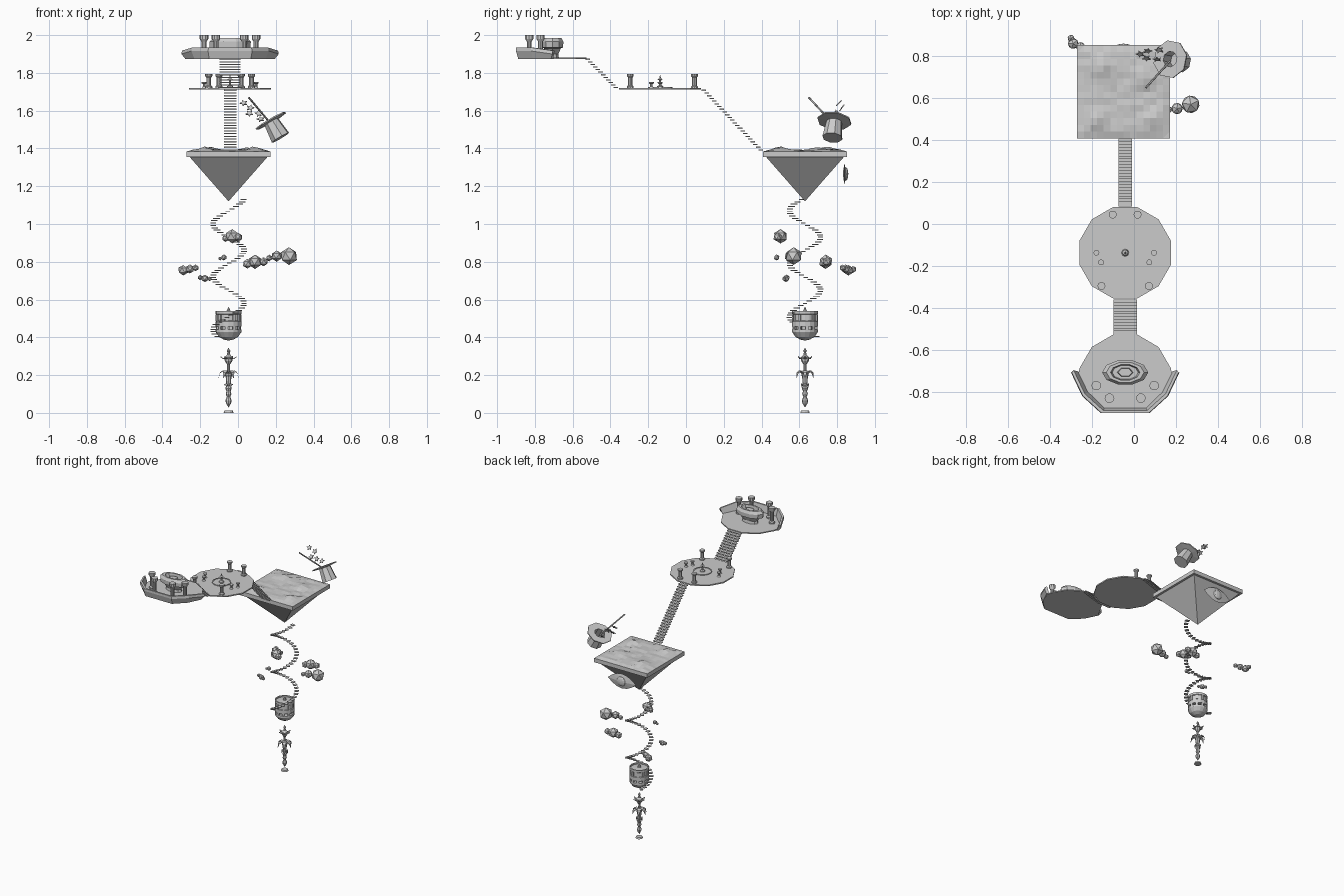
import bpy, bmesh, math, random
from mathutils import Matrix, Vector

if "Cube" in bpy.data.objects:
    bpy.data.objects.remove(bpy.data.objects["Cube"])

random.seed(4)
CX, CY = -0.05, 0.63      # axis of the hanging tower
MX = -0.042               # axis of the upper terraces


def finish(name, bm):
    bmesh.ops.recalc_face_normals(bm, faces=bm.faces)
    me = bpy.data.meshes.new(name)
    bm.to_mesh(me)
    bm.free()
    ob = bpy.data.objects.new(name, me)
    bpy.context.collection.objects.link(ob)
    return ob


def box(bm, c, s, rz=0.0):
    m = Matrix.Translation(c) @ Matrix.Rotation(rz, 4, 'Z') @ Matrix.Diagonal((*s, 1))
    bmesh.ops.create_cube(bm, size=1, matrix=m)


def lathe(bm, prof, n, m, phase=0.0):
    """Revolve (r, z) points with n sides; r = 0 closes to a point."""
    rings = []
    for r, z in prof:
        if r == 0:
            rings.append([bm.verts.new(m @ Vector((0, 0, z)))])
        else:
            rings.append([bm.verts.new(m @ Vector((r * math.cos(a), r * math.sin(a), z)))
                          for a in (phase + 2 * math.pi * i / n for i in range(n))])
    for a, b in zip(rings, rings[1:]):
        for i in range(n):
            q = [a[i % len(a)], a[(i + 1) % len(a)], b[(i + 1) % len(b)], b[i % len(b)]]
            bm.faces.new(list(dict.fromkeys(q)))


def prism(bm, pts, z0, z1):
    lo = [bm.verts.new((x, y, z0)) for x, y in pts]
    hi = [bm.verts.new((x, y, z1)) for x, y in pts]
    bm.faces.new(lo)
    bm.faces.new(hi)
    for i in range(len(pts)):
        j = (i + 1) % len(pts)
        bm.faces.new((lo[i], lo[j], hi[j], hi[i]))


def turned(name, prof, n, loc, scale=(1, 1, 1), phase=0.0):
    bm = bmesh.new()
    lathe(bm, prof, n, Matrix.Translation(loc) @ Matrix.Diagonal((*scale, 1)), phase)
    return finish(name, bm)


# Bottom disc and ornate pendant column
turned("base_disc", [(0, 0), (.026, 0), (.022, .012), (0, .012)], 10, (CX, CY, 0))
turned("pendant_column", [(0, .028), (.013, .05), (.017, .065), (.009, .085), (.015, .1), (.011, .115),
       (.017, .13), (.012, .145), (.015, .19), (.02, .2), (.016, .215), (.007, .225), (.007, .255),
       (.02, .275), (.022, .295), (.01, .305), (.006, .32), (.01, .328), (0, .345)], 8, (CX, CY, 0))
bm = bmesh.new()
for k in range(6):                       # drooping leaves and upper collar
    rot = Matrix.Translation((CX, CY, 0)) @ Matrix.Rotation(k * math.pi / 3, 4, 'Z')
    for path in ([(.012, .205, .010), (.03, .22, .012), (.045, .21, .009), (.052, .185, .002)],
                 [(.015, .288, .009), (.03, .286, .009), (.042, .295, .002)],
                 [(.01, .14, .006), (.022, .15, .005), (.024, .135, .002)]):
        prev = None
        for r, z, w in path:
            cur = [bm.verts.new(rot @ Vector((r, s * w, z + d)))
                   for s, d in ((-1, 0), (1, 0), (1, .005), (-1, .005))]
            if prev:
                for i in range(4):
                    bm.faces.new((prev[i], prev[(i + 1) % 4], cur[(i + 1) % 4], cur[i]))
            else:
                bm.faces.new(cur)
            prev = cur
        bm.faces.new(prev)
finish("pendant_leaves", bm)

# Round tower room: bowl, posts, upper wall, windows, finial
turned("room_bowl", [(0, .383), (.025, .388), (.05, .402), (.064, .422), (.068, .428), (.068, .442),
                     (0, .442)], 16, (CX, CY, 0))
turned("room_wall", [(0, .458), (.068, .458), (.068, .485), (.062, .488), (.062, .52), (.068, .523),
                     (.068, .54), (.06, .54), (.06, .53), (0, .534)], 16, (CX, CY, 0))
turned("room_finial", [(0, .53), (.012, .535), (.006, .55), (0, .562)], 8, (CX, CY, 0))
bm = bmesh.new()
for k in range(10):
    a = k * math.pi / 5 + .15
    d = Vector((math.cos(a), math.sin(a), 0))
    box(bm, Vector((CX, CY, .45)) + d * .061, (.01, .016, .02), a)
    box(bm, Vector((CX, CY, .504)) + d * .063, (.01, .014, .034), a)
finish("room_posts", bm)

# Spiral stair
bm = bmesh.new()
z = .405
while z < 1.14:
    a = 2 * math.pi * (z - .58) / .28
    box(bm, (CX + .082 * math.cos(a), CY + .082 * math.sin(a), z), (.028, .022, .005), a)
    z += .0125
finish("spiral_stair", bm)

# Clouds of faceted lumps
clouds = {
    "cloud_front": [(-.03, .5, .935, .038), (.0, .485, .93, .024), (-.065, .515, .925, .02)],
    "cloud_right": [(.27, .57, .83, .047), (.205, .55, .83, .03), (.165, .545, .82, .018)],
    "cloud_back_right": [(.09, .74, .8, .038), (.05, .735, .79, .026), (.135, .745, .8, .024)],
    "cloud_back_left": [(-.29, .86, .755, .028), (-.255, .845, .762, .024), (-.225, .83, .768, .018),
                        (-.3, .885, .76, .018)],
    "cloud_small_a": [(-.075, .48, .823, .016), (-.095, .48, .817, .01)],
    "cloud_small_b": [(-.175, .53, .712, .02), (-.2, .535, .717, .014), (-.15, .52, .71, .012)],
}
for name, lumps in clouds.items():
    bm = bmesh.new()
    for x, y, z, r in lumps:
        m = Matrix.Translation((x, y, z)) @ Matrix.Rotation(random.random() * 3, 4, 'Z')
        bmesh.ops.create_icosphere(bm, subdivisions=1, radius=r, matrix=m)
    finish(name, bm)

# Inverted pyramid island with rough tiled ground
turned("island_pyramid", [(0, 1.12), (.207 * 2 ** .5, 1.356), (0, 1.356)], 4, (CX, CY, 0), phase=math.pi / 4)
bm = bmesh.new()
box(bm, (CX, CY, 1.369), (.444, .444, .03))
finish("island_slab", bm)
bm = bmesh.new()
bmesh.ops.create_grid(bm, x_segments=14, y_segments=14, size=.22,
                      matrix=Matrix.Translation((CX, CY, 1.385)))
hills = [(-.15, .75), (-.17, .5), (.09, .5), (.05, .7)]
for v in bm.verts:
    if v.is_boundary:
        v.co.z = 1.384
    else:
        h = max(math.exp(-((v.co.x - x) ** 2 + (v.co.y - y) ** 2) / .0016) for x, y in hills)
        v.co.z += random.uniform(.002, .009) + .018 * h
finish("island_ground", bm)

# Eye-shaped lens floating behind the island
bm = bmesh.new()
rim = [(t, s * .055 * (1 - (t / .118) ** 2)) for s, ts in ((1, (-.118, -.08, -.04, 0, .04, .08)),
       (-1, (.118, .08, .04, 0, -.04, -.08))) for t in ts]
for y0, y1 in ((.838, .853), (.838, .83)):
    ring = [bm.verts.new((CX + x, y0, 1.265 + z)) for x, z in rim]
    mid = bm.verts.new((CX, y1, 1.265))
    for i in range(len(ring)):
        bm.faces.new((ring[i], ring[(i + 1) % len(ring)], mid))
finish("eye_lids", bm)
bm = bmesh.new()
bmesh.ops.create_uvsphere(bm, u_segments=12, v_segments=8, radius=.035, matrix=Matrix.Translation(
    (CX, .847, 1.265)) @ Matrix.Diagonal((1, .35, 1, 1)))
finish("eye_iris", bm)

# Upturned hat, wand and stars
bm = bmesh.new()
tilt = Vector((-.5, .1, .86)).to_track_quat('Z', 'Y').to_matrix().to_4x4()
lathe(bm, [(0, -.1), (.054, -.1), (.042, -.004), (.092, 0), (.092, .007), (.038, .007), (.042, -.07),
           (0, -.07)], 8, Matrix.Translation((.175, .785, 1.543)) @ tilt, math.pi / 8)
finish("hat", bm)
bm = bmesh.new()
a, b = Vector((.057, .65, 1.67)), Vector((.17, .775, 1.535))
lathe(bm, [(0, 0), (.005, 0), (.005, (b - a).length), (0, (b - a).length)], 6,
      Matrix.Translation(a) @ (b - a).to_track_quat('Z', 'Y').to_matrix().to_4x4())
finish("wand", bm)
bm = bmesh.new()
for p in ((.03, .81, 1.64), (.06, .79, 1.585), (.11, .785, 1.585), (.065, .825, 1.615), (.12, .83, 1.555)):
    m = Matrix.Translation(p) @ Matrix.Rotation(random.uniform(.7, 1.2), 4, 'X') \
        @ Matrix.Rotation(random.random(), 4, 'Z')
    new = len(bm.verts)
    prism(bm, [((.022, .01)[k % 2] * math.cos(k * math.pi / 5), (.022, .01)[k % 2] * math.sin(k * math.pi / 5))
               for k in range(10)], -.003, .003)
    bmesh.ops.transform(bm, matrix=m, verts=list(bm.verts)[new:])
finish("stars", bm)


# Straight flights of floating treads
def flight(name, y0, z0, y1, z1, n, w):
    bm = bmesh.new()
    for i in range(n):
        t = i / (n - 1)
        box(bm, (MX, y0 + (y1 - y0) * t, z0 + (z1 - z0) * t), (w, .024, .006))
    finish(name, bm)


flight("lower_stair", .395, 1.392, .095, 1.708, 23, .066)
flight("upper_stair", -.372, 1.722, -.52, 1.872, 12, .112)

# Middle terrace with central pool, columns and stools
mid = (MX, -.137, 0)
turned("middle_terrace", [(0, 1.711), (.225, 1.711), (.225, 1.72), (0, 1.72)], 12, mid, phase=math.pi / 12)
turned("pool", [(.065, 1.718), (.065, 1.726), (.058, 1.726), (.058, 1.722), (0, 1.722)], 20, mid)
turned("pool_spire", [(.018, 1.72), (.016, 1.73), (.006, 1.735), (.005, 1.76), (.014, 1.766), (.005, 1.772),
                      (0, 1.792)], 8, mid)
column = [(0, 0), (.019, 0), (.019, .008), (.013, .014), (.013, .056), (.019, .063), (.019, .073), (0, .073)]
stool = [(0, 0), (.013, 0), (.007, .008), (.007, .02), (.014, .026), (.014, .032), (0, .032)]
pillar = [(0, 0), (.02, 0), (.02, .012), (.013, .02), (.013, .085), (.023, .1), (.023, .12), (0, .12)]
for s, side in ((-1, "left"), (1, "right")):
    for label, prof, x, y, z in (("column_back", column, .059, .045, 1.72), ("column_front", column, .113, -.295, 1.72),
                                 ("stool_a", stool, .137, -.137, 1.72), ("stool_b", stool, .115, -.183, 1.72),
                                 ("pillar_outer", pillar, .138, -.77, 1.88), ("pillar_inner", pillar, .075, -.83, 1.88)):
        turned(f"{label}_{side}", prof, 10, (MX + s * x, y, z))

# Top terrace and its flared parapet
half = [(.058, -.527), (.159, -.586), (.2175, -.687), (.225, -.725), (.185, -.81), (.11, -.885)]
bm = bmesh.new()
prism(bm, [(MX + x, y) for x, y in half] + [(MX - x, y) for x, y in reversed(half)], 1.873, 1.881)
finish("top_terrace", bm)
bm = bmesh.new()
lower = [(.236, -.715), (.188, -.812), (.11, -.888)]
upper = [(.258, -.708), (.205, -.82), (.117, -.9)]
stations = [(1, i) for i in range(3)] + [(-1, i) for i in (2, 1, 0)]
prev = None
for s, i in stations:
    zt = 1.918 if i == 0 else 1.934
    (lx, ly), (ux, uy) = lower[i], upper[i]
    cur = [bm.verts.new(p) for p in ((MX + s * lx, ly, 1.873), (MX + s * ux, uy, zt - .018), (MX + s * (ux - .004), uy, zt),
           (MX + s * (ux - .012), uy + .012, zt), (MX + s * (lx - .012), ly + .012, 1.875))]
    if prev:
        for k in range(5):
            bm.faces.new((prev[k], prev[(k + 1) % 5], cur[(k + 1) % 5], cur[k]))
    else:
        bm.faces.new(cur)
    prev = cur
bm.faces.new(prev)
finish("parapet", bm)

# Faceted basin on the top terrace
turned("basin", [(0, 1.88), (.065, 1.88), (.06, 1.9), (.085, 1.93), (.108, 1.935), (.11, 1.965), (.09, 1.985),
                 (.07, 1.985), (.062, 1.955), (0, 1.955)], 10, (MX, -.707, 0), (1, .55, 1))
turned("basin_seat", [(0, 1.95), (.04, 1.95), (.034, 1.975), (0, 1.975)], 6, (MX, -.707, 0), (1, .6, 1))
